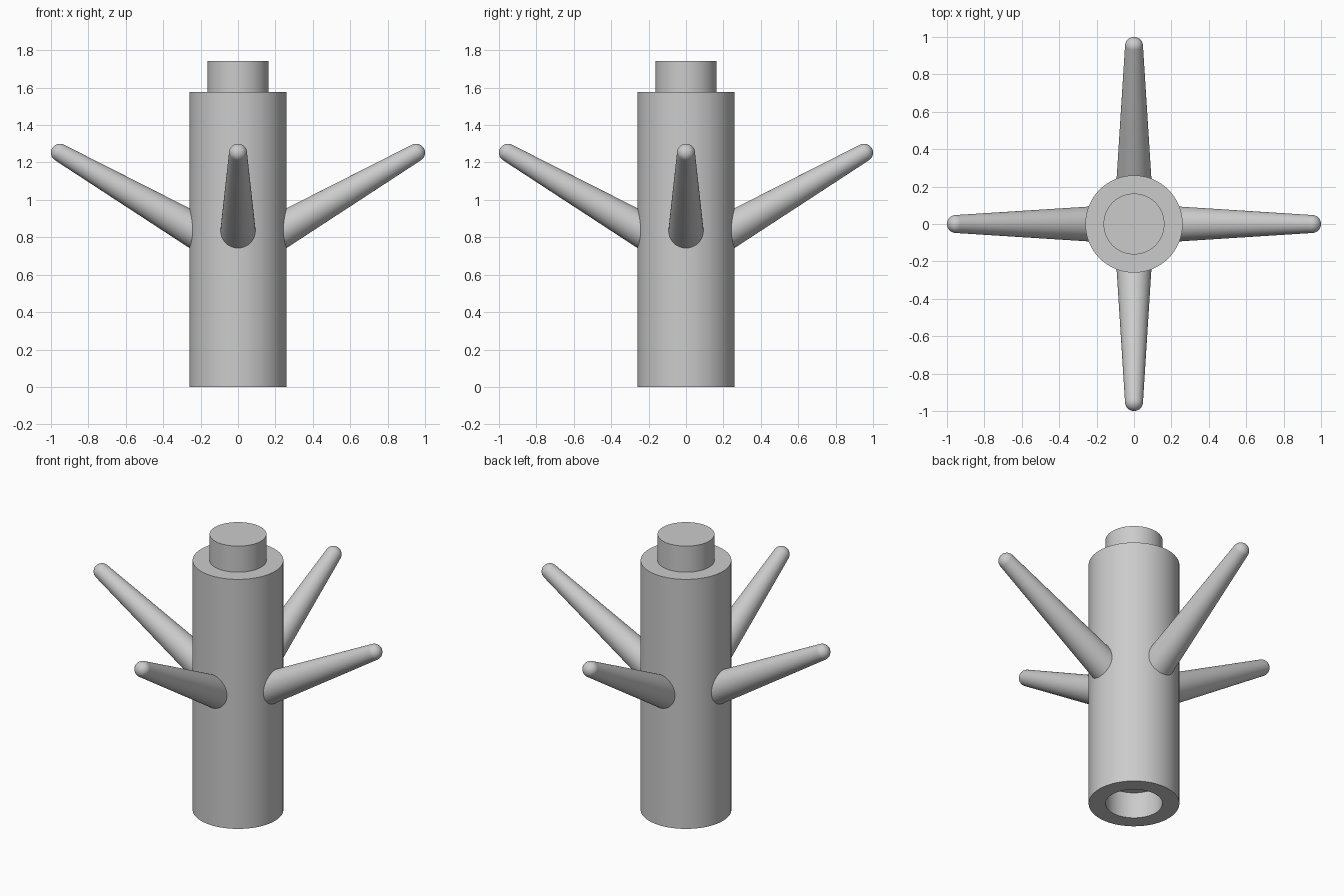
import bpy, bmesh, math
from mathutils import Matrix, Vector

cube = bpy.data.objects.get("Cube")
if cube:
    bpy.data.objects.remove(cube, do_unlink=True)

grey = bpy.data.materials.new("plain grey")
grey.use_nodes = True
colour = (0.6, 0.6, 0.6, 1)
grey.diffuse_color = colour
grey.node_tree.nodes["Principled BSDF"].inputs["Base Color"].default_value = colour


def lathe(name, profile, steps, matrix=Matrix()):
    """Spin an (r, z) profile around z, then place it with a matrix."""
    bm = bmesh.new()
    verts = [bm.verts.new((r, 0, z)) for r, z in profile]
    edges = [bm.edges.new(pair) for pair in zip(verts, verts[1:])]
    bmesh.ops.spin(bm, geom=verts + edges, cent=(0, 0, 0), axis=(0, 0, 1),
                   angle=math.tau, steps=steps, use_duplicate=False)
    bmesh.ops.remove_doubles(bm, verts=bm.verts, dist=1e-5)
    bmesh.ops.recalc_face_normals(bm, faces=bm.faces)
    bm.transform(matrix)
    mesh = bpy.data.meshes.new(name)
    bm.to_mesh(mesh)
    bm.free()
    mesh.materials.append(grey)
    obj = bpy.data.objects.new(name, mesh)
    bpy.context.collection.objects.link(obj)
    bpy.ops.object.select_all(action="DESELECT")
    obj.select_set(True)
    bpy.context.view_layer.objects.active = obj
    bpy.ops.object.shade_smooth_by_angle(angle=math.radians(30))
    return obj


# Post with a plug on top and a matching socket underneath
body_r, plug_r, body_h, plug_h = 0.26, 0.163, 1.578, 0.165
lathe("post", [(0, body_h + plug_h), (plug_r, body_h + plug_h),
               (plug_r, body_h), (body_r, body_h), (body_r, 0),
               (plug_r, 0), (plug_r, plug_h), (0, plug_h)], 96)

# Tapered peg with a rounded tip, sloping up from inside the post
tip_r, taper, slope = 0.048, 0.055, math.radians(30)
tip = Vector((1 - tip_r, 0, 1.252))
length = (tip.x - 0.14) / math.cos(slope)
lean = math.atan(taper)
peg = [(0, -length), (tip_r + taper * length, -length)]
for i in range(11):
    a = lean + (math.pi / 2 - lean) * i / 10
    peg.append((tip_r * math.cos(a), tip_r * math.sin(a)))

aim = Matrix.Translation(tip) @ Matrix.Rotation(math.pi / 2 - slope, 4, "Y")
for i, side in enumerate(("left", "back", "right", "front")):
    turn = Matrix.Rotation(i * math.pi / 2, 4, "Z")
    lathe(side + "_peg", peg, 48, turn @ aim)
